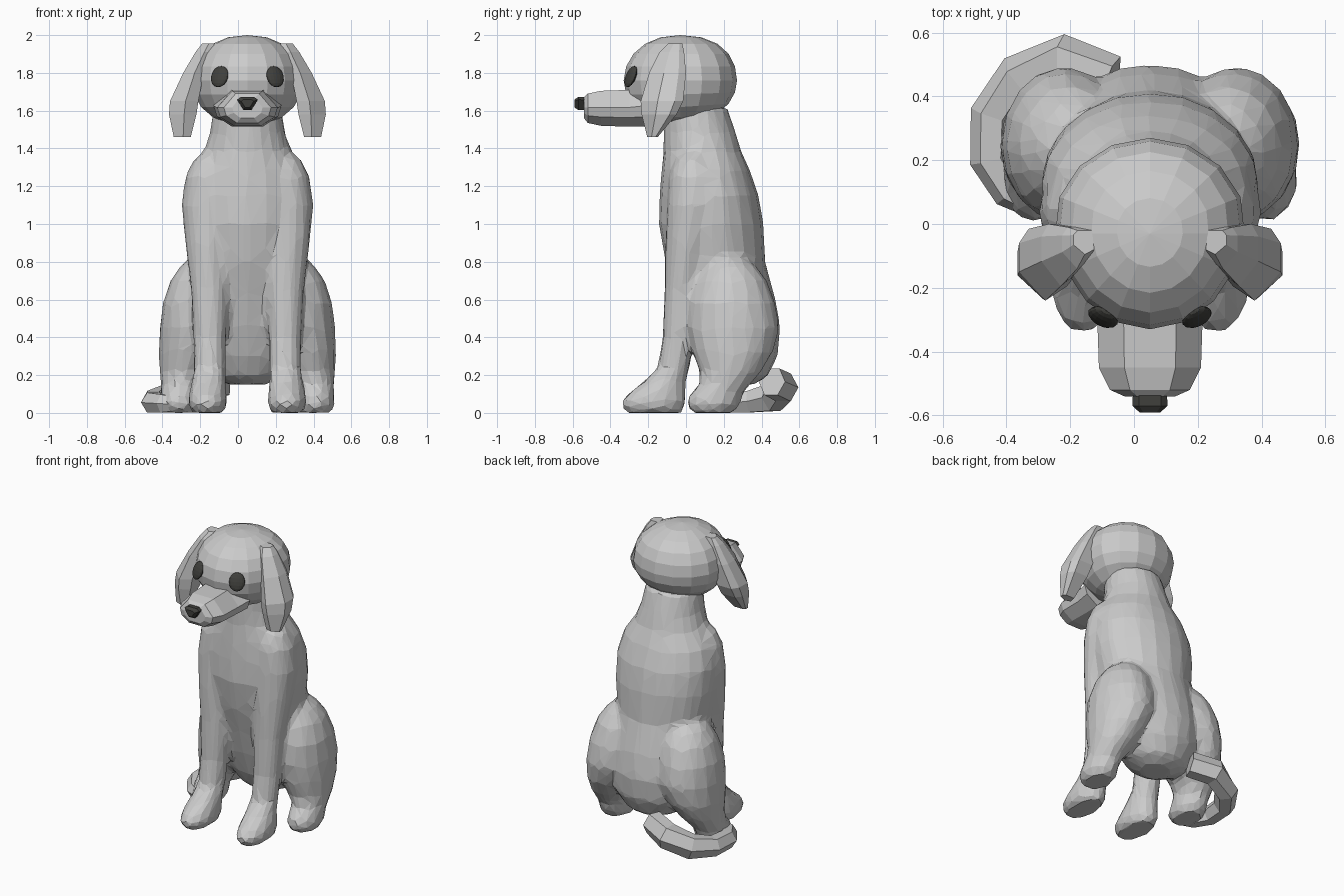
import bpy, bmesh, math
from mathutils import Vector

CX = 0.05  # symmetry plane of the dog


def finish(name, bm, mat=None):
    bmesh.ops.recalc_face_normals(bm, faces=bm.faces)
    me = bpy.data.meshes.new(name)
    bm.to_mesh(me)
    bm.free()
    ob = bpy.data.objects.new(name, me)
    bpy.context.collection.objects.link(ob)
    if mat:
        me.materials.append(mat)
    return ob


def skin(bm, rings):
    """Bridge successive vertex rings and cap the ends."""
    loops = [[bm.verts.new(p) for p in r] for r in rings]
    for a, b in zip(loops, loops[1:]):
        n = len(a)
        for i in range(n):
            bm.faces.new((a[i], a[(i + 1) % n], b[(i + 1) % n], b[i]))
    bm.faces.new(loops[0])
    bm.faces.new(loops[-1])


def loft(bm, rows, side=1, n=16):
    """Horizontal ellipses: z, half width, y front, y back, x offset."""
    skin(bm, [[(CX + side * x + rx * math.cos(2 * math.pi * i / n),
                (y0 + y1) / 2 + (y1 - y0) / 2 * math.sin(2 * math.pi * i / n), z)
               for i in range(n)] for z, rx, y0, y1, x in rows])


def ellipsoid(name, loc, scale, u, v, rot=(0, 0, 0), mat=None):
    bm = bmesh.new()
    bmesh.ops.create_uvsphere(bm, u_segments=u, v_segments=v, radius=1)
    ob = finish(name, bm, mat)
    ob.location, ob.scale, ob.rotation_euler = loc, scale, rot
    return ob


dark = bpy.data.materials.new("dark")
dark.diffuse_color = (0.05, 0.05, 0.045, 1)

# Body: torso, front legs and haunches fused into one faceted skin
torso = [(0.15, 0.10, 0.17, 0.36, 0), (0.19, 0.19, 0.10, 0.43, 0), (0.30, 0.28, 0.04, 0.485, 0),
         (0.45, 0.31, -0.01, 0.50, 0), (0.60, 0.31, -0.05, 0.475, 0), (0.80, 0.31, -0.11, 0.42, 0),
         (1.00, 0.34, -0.145, 0.41, 0), (1.15, 0.34, -0.14, 0.385, 0), (1.28, 0.305, -0.13, 0.34, 0),
         (1.38, 0.235, -0.12, 0.295, 0), (1.48, 0.20, -0.12, 0.265, 0), (1.62, 0.18, -0.12, 0.22, 0)]
front_leg = [(0.00, 0.085, -0.32, -0.02, 0.21), (0.05, 0.105, -0.35, 0.0, 0.21), (0.10, 0.10, -0.31, 0.0, 0.21),
             (0.16, 0.09, -0.23, 0.0, 0.205), (0.24, 0.085, -0.15, 0.02, 0.20), (0.40, 0.087, -0.125, 0.04, 0.20),
             (0.65, 0.10, -0.115, 0.07, 0.20), (0.90, 0.125, -0.11, 0.12, 0.205), (1.10, 0.14, -0.10, 0.18, 0.21),
             (1.25, 0.13, -0.09, 0.18, 0.20), (1.34, 0.10, -0.06, 0.14, 0.185), (1.39, 0.05, 0.0, 0.09, 0.175)]
haunch = [(0.00, 0.085, 0.03, 0.25, 0.36), (0.05, 0.105, 0.0, 0.29, 0.36), (0.10, 0.10, 0.02, 0.30, 0.36),
          (0.15, 0.105, 0.07, 0.34, 0.355), (0.22, 0.135, 0.07, 0.40, 0.33), (0.32, 0.165, 0.035, 0.46, 0.305),
          (0.45, 0.195, 0.005, 0.495, 0.27), (0.58, 0.19, 0.01, 0.475, 0.26), (0.70, 0.165, 0.05, 0.43, 0.245),
          (0.78, 0.12, 0.10, 0.37, 0.235), (0.84, 0.05, 0.17, 0.28, 0.225)]
bm = bmesh.new()
loft(bm, torso, n=20)
for s in (-1, 1):
    loft(bm, front_leg, side=s)
    loft(bm, haunch, side=s)
body = finish("body", bm)
m = body.modifiers.new("fuse", "REMESH")
m.mode, m.voxel_size = "VOXEL", 0.022
m = body.modifiers.new("relax", "SMOOTH")
m.factor, m.iterations = 0.5, 5
m = body.modifiers.new("facet", "DECIMATE")
m.ratio = 0.08

# Head: sphere with fuller sides and back
head = ellipsoid("head", (CX, -0.03, 1.76), (0.285, 0.30, 0.24), 16, 10)
for v in head.data.vertices:
    r = math.hypot(v.co.x, v.co.y)
    if r > 1e-4:
        k = r ** (-0.1 - 0.18 * max(0, v.co.y))
        v.co.x *= k * (1.04 + 0.05 * min(1, max(-1, 2 * v.co.y)))
        v.co.y *= k
    if v.co.z < 0 and v.co.y > 0:
        v.co.z *= 1 - 0.15 * v.co.y

# Muzzle: octagonal sections along y
bm = bmesh.new()
rings = []
for y, rx, z0, z1 in [(-0.20, 0.18, 1.515, 1.73), (-0.30, 0.165, 1.515, 1.71), (-0.45, 0.16, 1.52, 1.705),
                      (-0.52, 0.125, 1.535, 1.69), (-0.54, 0.08, 1.56, 1.67)]:
    zm, h = (z0 + z1) / 2, (z1 - z0) / 2
    rings.append([(CX + rx * a, y, zm + h * b) for a, b in
                  [(1, 0.05), (0.5, 1), (-0.5, 1), (-1, 0.05), (-0.9, -0.5), (-0.45, -1), (0.45, -1), (0.9, -0.5)]])
skin(bm, rings)
finish("muzzle", bm)

# Nose: rounded triangle
bm = bmesh.new()
outline = [(-0.055, 0.02), (-0.035, 0.035), (0.035, 0.035), (0.055, 0.02), (0.02, -0.035), (-0.02, -0.035)]
skin(bm, [[(CX + a * k, y, 1.638 + b * k) for a, b in outline]
          for y, k in [(-0.50, 0.95), (-0.57, 1), (-0.59, 0.6)]])
finish("nose", bm, dark)

for s, side in ((-1, "left"), (1, "right")):
    # Eyes
    ellipsoid("eye_" + side, (CX + s * 0.147, -0.292, 1.78), (0.05, 0.02, 0.06), 16, 8,
              (math.radians(-22), 0, s * math.radians(26)), dark)
    # Ears: broad flaps, z, inner x, outer x, front y, back y
    bm = bmesh.new()
    rings = []
    for z, xi, xo, yf, yb in [(1.955, 0.175, 0.24, -0.095, -0.02), (1.91, 0.19, 0.275, -0.14, -0.01),
                              (1.80, 0.23, 0.34, -0.195, 0.0), (1.65, 0.26, 0.41, -0.24, -0.015),
                              (1.58, 0.27, 0.415, -0.235, -0.05), (1.46, 0.30, 0.39, -0.205, -0.15)]:
        w = yb - yf
        d = xo - xi
        pts = [(xi, yf + 0.2 * w), (xi + 0.45 * d, yf), (xo, yf + 0.4 * w),
               (xo, yf + 0.8 * w), (xo - 0.2 * d, yb), (xi + 0.1 * d, yb)]
        rings.append([(CX + s * x, y, z) for x, y in pts])
    skin(bm, rings)
    finish("ear_" + side, bm)

# Tail: hexagonal tube curling along the floor
path = [((-0.07, 0.455, 0.165), 0.075), ((-0.22, 0.515, 0.135), 0.08),
        ((-0.36, 0.46, 0.08), 0.075), ((-0.445, 0.34, 0.06), 0.07), ((-0.45, 0.20, 0.055), 0.065),
        ((-0.39, 0.10, 0.05), 0.055), ((-0.31, 0.05, 0.045), 0.035)]
pts = [Vector(p) for p, _ in path]
bm = bmesh.new()
rings = []
for i, (p, (_, r)) in enumerate(zip(pts, path)):
    t = (pts[min(i + 1, len(pts) - 1)] - pts[max(i - 1, 0)]).normalized()
    u = t.cross(Vector((0, 0, 1))).normalized()
    v = u.cross(t)
    rings.append([p + u * r * math.cos(k * math.pi / 3) + v * min(r, p.z) * math.sin(k * math.pi / 3) * 1.1
                  for k in range(6)])
skin(bm, rings)
finish("tail", bm)
